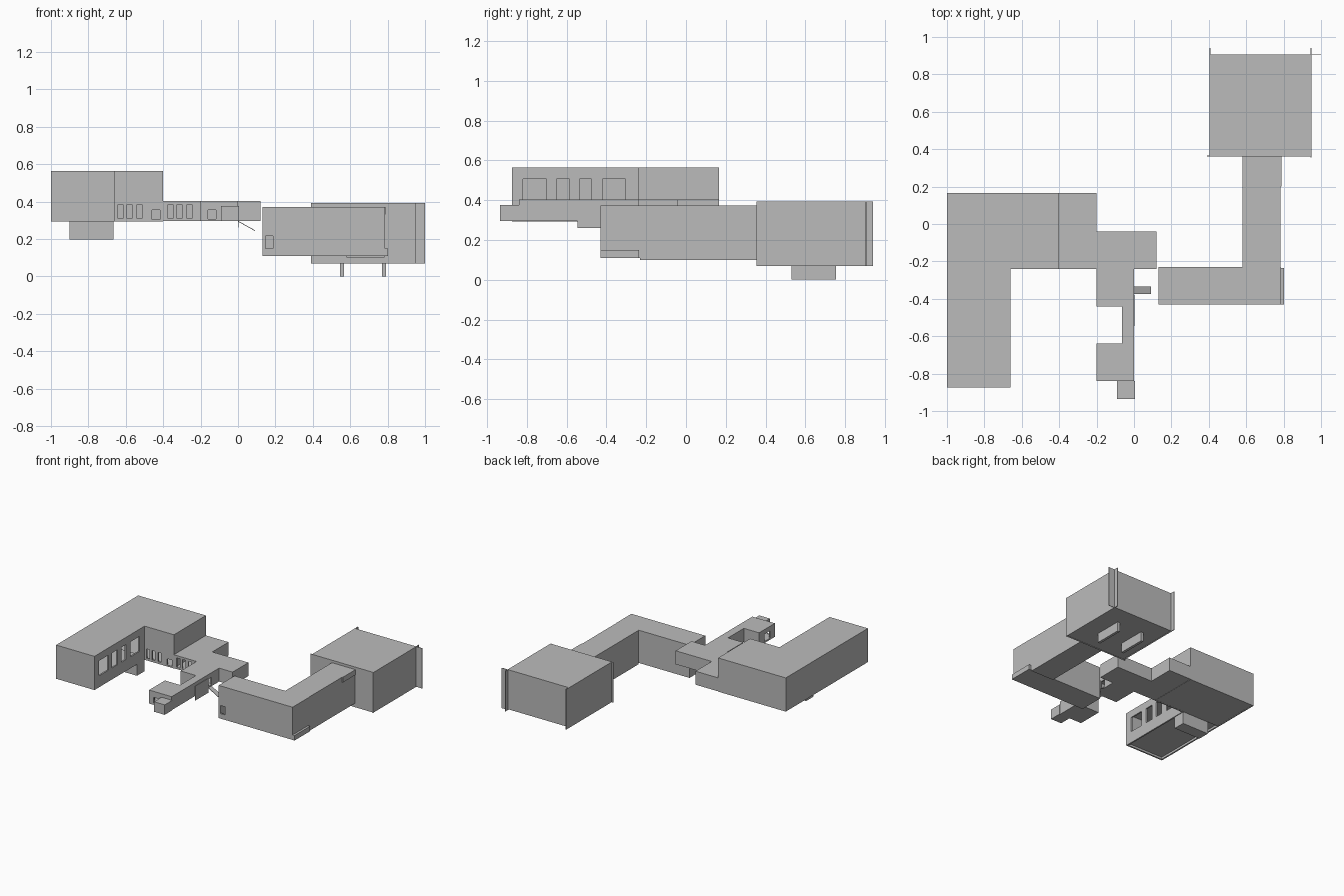
import bpy
import bmesh

if "Cube" in bpy.data.objects:
    bpy.data.objects.remove(bpy.data.objects["Cube"])

grey = bpy.data.materials.new("plain_grey")
grey.diffuse_color = (0.5, 0.5, 0.5, 1)
grey.use_nodes = True
grey.node_tree.nodes["Principled BSDF"].inputs["Base Color"].default_value = grey.diffuse_color


def finish(name, bm):
    bmesh.ops.recalc_face_normals(bm, faces=bm.faces)
    mesh = bpy.data.meshes.new(name)
    bm.to_mesh(mesh)
    bm.free()
    mesh.materials.append(grey)
    ob = bpy.data.objects.new(name, mesh)
    bpy.context.collection.objects.link(ob)
    return ob


def add_box(bm, x0, x1, y0, y1, z0, z1):
    vs = bmesh.ops.create_cube(bm, size=1)["verts"]
    for v in vs:
        v.co.x = x1 if v.co.x > 0 else x0
        v.co.y = y1 if v.co.y > 0 else y0
        v.co.z = z1 if v.co.z > 0 else z0


def boxes(name, *dims):
    bm = bmesh.new()
    for d in dims:
        add_box(bm, *d)
    return finish(name, bm)


def apply(ob, mod):
    bpy.context.view_layer.objects.active = ob
    bpy.ops.object.modifier_apply(modifier=mod.name)


def shell(name, outline, z0, z1, holes, closed=True, wall=0.012):
    """Hollow building from a floor plan, with window openings cut out."""
    bm = bmesh.new()
    low = [bm.verts.new((x, y, z0)) for x, y in outline]
    top = [bm.verts.new((x, y, z1)) for x, y in outline]
    n = len(outline)
    for i in range(n):
        j = (i + 1) % n
        bm.faces.new((low[i], low[j], top[j], top[i]))
    bm.faces.new(top)
    if closed:
        bm.faces.new(low[::-1])
    ob = finish(name, bm)
    mod = ob.modifiers.new("walls", 'SOLIDIFY')
    mod.thickness = wall
    mod.offset = -1
    mod.use_even_offset = True
    apply(ob, mod)
    if holes:
        cutter = boxes(name + "_cutter", *holes)
        cutter.hide_render = True
        mod = ob.modifiers.new("openings", 'BOOLEAN')
        mod.operation = 'DIFFERENCE'
        mod.solver = 'EXACT'
        mod.object = cutter
        apply(ob, mod)
        bpy.data.objects.remove(cutter)
    return ob


def front_hole(x0, x1, y, z0, z1):
    return (x0, x1, y - 0.02, y + 0.02, z0, z1)


def side_hole(x, y0, y1, z0, z1):
    return (x - 0.02, x + 0.02, y0, y1, z0, z1)


# Tall L-shaped building on the left
tall_holes = [side_hole(-0.66, a, b, 0.385, 0.505) for a, b in
              ((-0.82, -0.70), (-0.65, -0.585), (-0.535, -0.475), (-0.42, -0.305))]
tall_holes += [front_hole(a, a + 0.027, -0.24, 0.31, 0.385) for a in (-0.642, -0.593, -0.54)]
tall_holes.append(front_hole(-0.46, -0.417, -0.24, 0.305, 0.355))
shell("tall_building",
      [(-1, -0.875), (-0.66, -0.875), (-0.66, -0.24), (-0.4, -0.24), (-0.4, 0.165), (-1, 0.165)],
      0.293, 0.563, tall_holes, closed=False)
boxes("tall_building_floor",
      (-0.992, -0.668, -0.867, -0.232, 0.31, 0.318),
      (-0.992, -0.408, -0.232, 0.157, 0.294, 0.302))
boxes("hanging_box", (-0.9, -0.665, -0.33, -0.235, 0.198, 0.31))

# Low winding building in the middle
low_holes = [front_hole(a, a + 0.027, -0.24, 0.31, 0.385) for a in (-0.375, -0.326, -0.273)]
low_holes.append(front_hole(-0.16, -0.118, -0.84, 0.308, 0.355))
low_holes.append(side_hole(-0.2, -0.78, -0.71, 0.308, 0.365))
low_holes.append(side_hole(0, -0.375, -0.335, 0.308, 0.365))
shell("low_building",
      [(-0.4, -0.24), (-0.2, -0.24), (-0.2, -0.44), (-0.065, -0.44), (-0.065, -0.64),
       (-0.2, -0.64), (-0.2, -0.84), (0, -0.84), (0, -0.24), (0.12, -0.24),
       (0.12, -0.04), (-0.2, -0.04), (-0.2, 0.165), (-0.4, 0.165)],
      0.295, 0.403, low_holes)
boxes("porch", (-0.09, 0.005, -0.935, -0.84, 0.295, 0.375))
boxes("side_panel", (0, 0.003, -0.545, -0.38, 0.26, 0.375))

# Sloping entry ramp
ramp = boxes("ramp", (0, 0.09, -0.375, -0.335, 0.293, 0.297))
for v in ramp.data.vertices:
    if v.co.x > 0.05:
        v.co.z -= 0.05

# Right hall and its connecting wing
shell("right_hall", [(0.13, -0.43), (0.785, -0.43), (0.785, -0.23), (0.13, -0.23)],
      0.11, 0.372, [front_hole(0.147, 0.187, -0.43, 0.15, 0.215)])
boxes("hall_ledge", (0.785, 0.803, -0.43, -0.235, 0.11, 0.15))
boxes("connecting_wing", (0.58, 0.783, -0.23, 0.365, 0.10, 0.372))
boxes("wing_canopy", (0.783, 0.789, 0.2, 0.365, 0.33, 0.372))

# Large block at the back with thin corner fins and two feet
boxes("back_block", (0.403, 0.945, 0.365, 0.905, 0.075, 0.392))
boxes("corner_fins",
      (0.943, 0.948, 0.355, 0.94, 0.07, 0.392),
      (0.403, 0.408, 0.365, 0.94, 0.07, 0.392),
      (0.945, 1.0, 0.903, 0.907, 0.07, 0.392),
      (0.39, 0.945, 0.361, 0.366, 0.07, 0.392))
boxes("feet", *[(x, x + 0.021, 0.53, 0.755, 0, 0.09) for x in (0.545, 0.769)])
